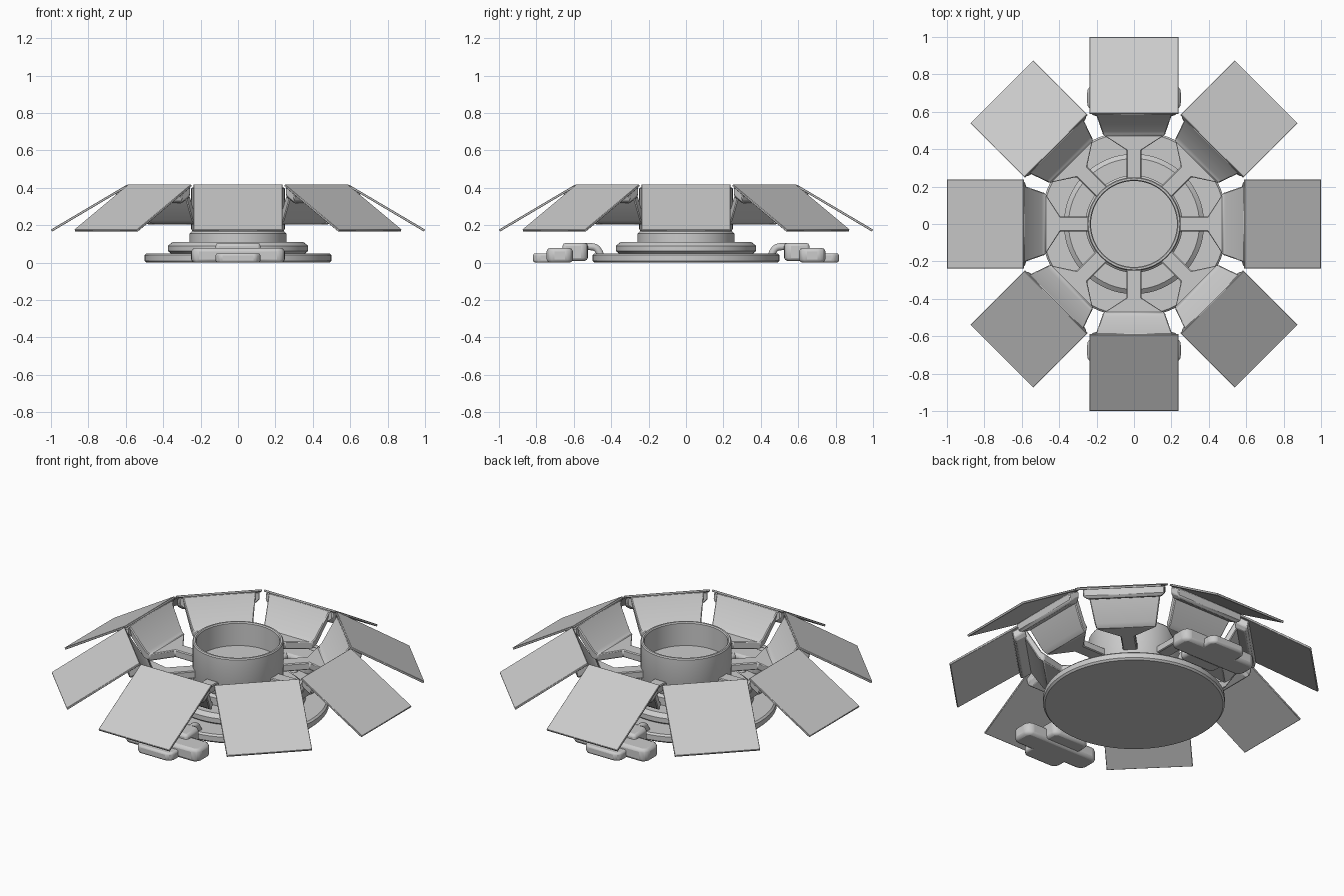
import bpy, bmesh, math
from mathutils import Matrix, Vector

cube = bpy.data.objects.get("Cube")
if cube:
    bpy.data.objects.remove(cube, do_unlink=True)

grey = bpy.data.materials.new("plain grey")
grey.use_nodes = True
grey.diffuse_color = (0.6, 0.6, 0.6, 1)
grey.node_tree.nodes["Principled BSDF"].inputs["Base Color"].default_value = (0.6, 0.6, 0.6, 1)


def finish(name, bm, bevel=0.0, segments=1, smooth=30):
    """Turn a bmesh into a shaded object with an optional bevel."""
    bmesh.ops.recalc_face_normals(bm, faces=bm.faces)
    me = bpy.data.meshes.new(name)
    bm.to_mesh(me)
    bm.free()
    me.materials.append(grey)
    ob = bpy.data.objects.new(name, me)
    bpy.context.collection.objects.link(ob)
    if bevel:
        mod = ob.modifiers.new("bevel", "BEVEL")
        mod.width = bevel
        mod.segments = segments
        mod.limit_method = "ANGLE"
    bpy.ops.object.select_all(action="DESELECT")
    ob.select_set(True)
    bpy.context.view_layer.objects.active = ob
    bpy.ops.object.shade_smooth_by_angle(angle=math.radians(smooth))
    return ob


def lathe(name, profile, steps=64):
    """Spin an (r, z) profile that starts and ends on the axis."""
    bm = bmesh.new()
    vs = [bm.verts.new((r, 0, z)) for r, z in profile]
    es = [bm.edges.new(p) for p in zip(vs, vs[1:])]
    bmesh.ops.spin(bm, geom=vs + es, cent=(0, 0, 0), axis=(0, 0, 1),
                   angle=2 * math.pi, steps=steps)
    bmesh.ops.remove_doubles(bm, verts=bm.verts, dist=0.0005)
    return finish(name, bm)


def loft(name, sections, bevel=0.0):
    """Bridge quads given as (half width, (y, z) top, (y, z) bottom)."""
    bm = bmesh.new()
    rings = []
    for w, (y1, z1), (y2, z2) in sections:
        rings.append([bm.verts.new(c) for c in
                      ((-w, y1, z1), (w, y1, z1), (w, y2, z2), (-w, y2, z2))])
    for a, b in zip(rings, rings[1:]):
        for i in range(4):
            j = (i + 1) % 4
            bm.faces.new((a[i], a[j], b[j], b[i]))
    bm.faces.new(rings[0])
    bm.faces.new(rings[-1][::-1])
    return finish(name, bm, bevel)


def prism(name, outline, z0, z1, bevel):
    """Extrude a half outline of (x, y), mirrored over x."""
    pts = outline + [(-x, y) for x, y in reversed(outline)]
    bm = bmesh.new()
    face = bm.faces.new([bm.verts.new((x, y, z0)) for x, y in pts])
    ext = bmesh.ops.extrude_face_region(bm, geom=[face])
    top = [v for v in ext["geom"] if isinstance(v, bmesh.types.BMVert)]
    bmesh.ops.translate(bm, verts=top, vec=(0, 0, z1 - z0))
    return finish(name, bm, bevel, 2)


def tube(name, points, radius, sides=12):
    """Round hose along a smooth curve."""
    cu = bpy.data.curves.new(name, "CURVE")
    cu.dimensions = "3D"
    cu.bevel_depth = radius
    cu.bevel_resolution = 3
    cu.resolution_u = 5
    cu.use_fill_caps = True
    sp = cu.splines.new("NURBS")
    sp.points.add(len(points) - 1)
    for p, c in zip(sp.points, points):
        p.co = (*c, 1)
    sp.use_endpoint_u = True
    sp.order_u = 3
    cu.materials.append(grey)
    ob = bpy.data.objects.new(name, cu)
    bpy.context.collection.objects.link(ob)
    return ob


# Stepped base
lathe("base_disc", [(0, 0), (0.49, 0), (0.5, 0.01), (0.5, 0.04), (0.49, 0.05), (0, 0.05)])
lathe("base_step", [(0, 0.05), (0.36, 0.05), (0.375, 0.062), (0.375, 0.09),
                    (0.35, 0.11), (0, 0.11)])
lathe("cup_collar", [(0, 0.11), (0.26, 0.11), (0.26, 0.155), (0.245, 0.17), (0, 0.17)])
# Open cup with a raised floor
lathe("centre_cup", [(0, 0.17), (0.245, 0.17), (0.25, 0.18), (0.25, 0.395), (0.245, 0.402),
                     (0.235, 0.402), (0.23, 0.395), (0.23, 0.26), (0, 0.26)])

# Eight arms, each with a flared bracket and a sloping panel
for k in range(8):
    turn = Matrix.Rotation(k * math.pi / 4, 4, "Z")
    arm = loft(f"arm_{k + 1}", [
        (0.04, (0.22, 0.25), (0.22, 0.205)),
        (0.04, (0.395, 0.25), (0.395, 0.205)),
        (0.165, (0.475, 0.25), (0.485, 0.205)),
        (0.172, (0.495, 0.262), (0.515, 0.225)),
        (0.205, (0.588, 0.408), (0.615, 0.39))], 0.005)
    bracket = loft(f"bracket_{k + 1}", [
        (0.225, (0.585, 0.405), (0.655, 0.368)),
        (0.225, (0.582, 0.365), (0.645, 0.325)),
        (0.2, (0.575, 0.345), (0.63, 0.315))], 0.005)
    panel = loft(f"panel_{k + 1}", [
        (0.238, (0.592, 0.418), (0.586, 0.408)),
        (0.238, (1.0, 0.177), (0.994, 0.166))], 0.002)
    for ob in (arm, bracket, panel):
        ob.matrix_world = turn

# Front and back pods, joined to the base by twin hoses
for side, angle in (("back", 0), ("front", math.pi)):
    turn = Matrix.Rotation(angle, 4, "Z")
    parts = [
        prism(side + "_pod_wings", [(0.12, 0.605), (0.225, 0.605), (0.25, 0.63),
                                    (0.25, 0.72), (0.225, 0.745), (0.12, 0.745)],
              0.0, 0.078, 0.018),
        prism(side + "_pod_nose", [(0.12, 0.62), (0.12, 0.79), (0.095, 0.818)],
              0.0, 0.05, 0.012),
        prism(side + "_pod_inner", [(0.095, 0.525), (0.12, 0.545), (0.12, 0.66)],
              0.01, 0.105, 0.022)]
    for s in (-1, 1):
        x = 0.055 * s
        parts.append(tube(f"{side}_hose_{'left' if s > 0 else 'right'}", [
            (x, 0.58, 0.08), (x, 0.52, 0.088), (x, 0.47, 0.08), (x, 0.455, 0.035)], 0.02))
    for ob in parts:
        ob.matrix_world = turn
